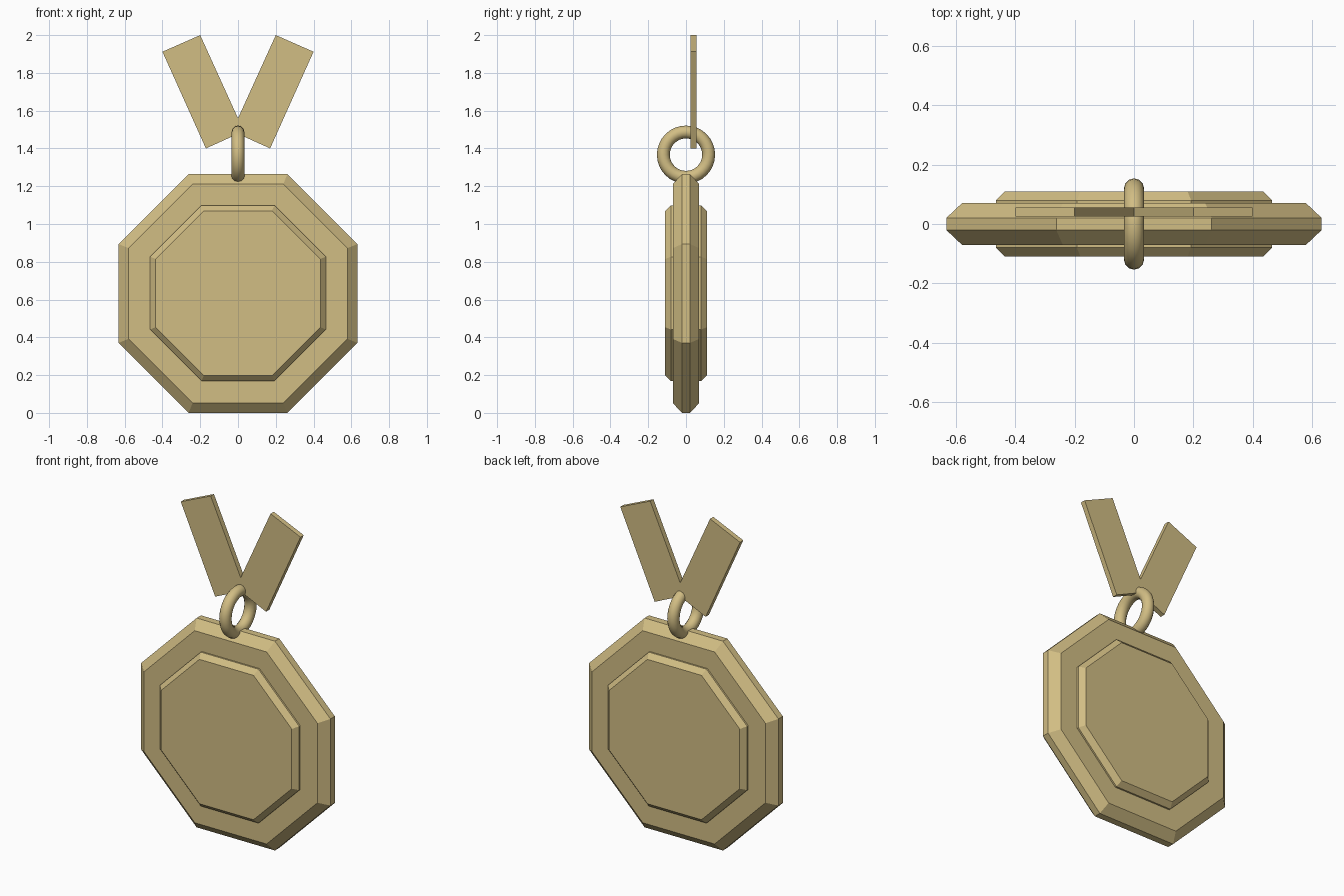
import bpy, bmesh, math

if "Cube" in bpy.data.objects:
    bpy.data.objects.remove(bpy.data.objects["Cube"])

gold = bpy.data.materials.new("pale gold")
gold.diffuse_color = (0.64, 0.51, 0.23, 1)
gold.use_nodes = True
gold.node_tree.nodes["Principled BSDF"].inputs["Base Color"].default_value = gold.diffuse_color


def make_object(name, bm):
    bmesh.ops.recalc_face_normals(bm, faces=bm.faces)
    mesh = bpy.data.meshes.new(name)
    bm.to_mesh(mesh)
    bm.free()
    mesh.materials.append(gold)
    obj = bpy.data.objects.new(name, mesh)
    bpy.context.collection.objects.link(obj)
    return obj


def octagon_plate(name, rings, zc):
    """Loft octagons given as (y, apothem) and cap both ends."""
    bm = bmesh.new()
    loops = []
    for y, apothem in rings:
        r = apothem / math.cos(math.pi / 8)
        angles = [math.pi / 8 + i * math.pi / 4 for i in range(8)]
        loops.append([bm.verts.new((r * math.cos(a), y, zc + r * math.sin(a))) for a in angles])
    for a, b in zip(loops, loops[1:]):
        for i in range(8):
            j = (i + 1) % 8
            bm.faces.new((a[i], a[j], b[j], b[i]))
    bm.faces.new(loops[0])
    bm.faces.new(loops[-1])
    return make_object(name, bm)


# Bevelled medal body and the raised plate showing on both sides
octagon_plate("medal_body", [(-0.07, 0.58), (-0.021, 0.632), (0.021, 0.632), (0.07, 0.58)], 0.632)
octagon_plate("raised_centre", [(-0.11, 0.436), (-0.08, 0.465), (0.08, 0.465), (0.11, 0.436)], 0.634)

# Hanging ring
bpy.ops.mesh.primitive_torus_add(major_radius=0.12, minor_radius=0.034, major_segments=32,
                                 minor_segments=12, location=(0, 0, 1.367),
                                 rotation=(0, math.pi / 2, 0))
ring = bpy.context.object
ring.name = "hanging_ring"
ring.data.materials.append(gold)
bpy.ops.object.shade_smooth()

# V-shaped ribbon: right half outline mirrored across x = 0
half = [(0, 1.56), (0.2, 2.0), (0.4, 1.912), (0.17, 1.4), (0, 1.477)]
outline = half + [(-x, z) for x, z in reversed(half[1:4])]
bm = bmesh.new()
face = bm.faces.new([bm.verts.new((x, 0.025, z)) for x, z in outline])
out = bmesh.ops.extrude_face_region(bm, geom=[face], use_keep_orig=True)
bmesh.ops.translate(bm, vec=(0, 0.031, 0),
                    verts=[g for g in out["geom"] if isinstance(g, bmesh.types.BMVert)])
make_object("ribbon", bm)
